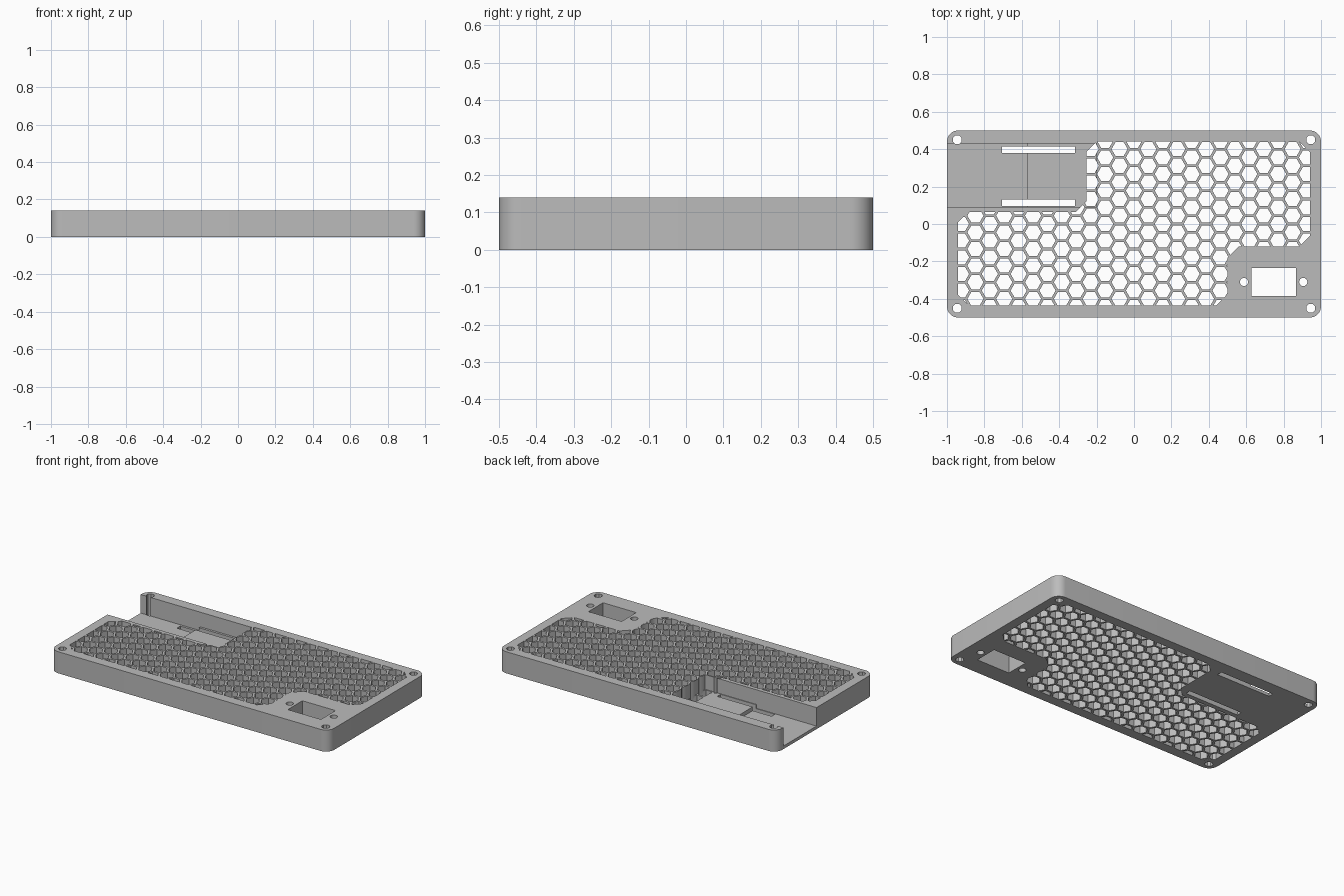
import bpy, bmesh
from math import radians, sin, cos, sqrt, pi

cube = bpy.data.objects.get("Cube")
if cube:
    bpy.data.objects.remove(cube)

HEIGHT = 0.14
grey = bpy.data.materials.new("plain grey")
grey.use_nodes = True
colour = (0.5, 0.5, 0.5, 1)
grey.diffuse_color = colour
grey.node_tree.nodes["Principled BSDF"].inputs["Base Color"].default_value = colour


def ngon(cx, cy, r, sides, turn=0.0):
    return [(cx + r * cos(turn + 2 * pi * i / sides), cy + r * sin(turn + 2 * pi * i / sides))
            for i in range(sides)]


def rect(x0, x1, y0, y1):
    return [(x0, y0), (x1, y0), (x1, y1), (x0, y1)]


def prisms(name, outlines, z0, z1):
    """Extrude closed outlines between two heights into one object."""
    bm = bmesh.new()
    for pts in outlines:
        face = bm.faces.new([bm.verts.new((x, y, z0)) for x, y in pts])
        top = bmesh.ops.extrude_face_region(bm, geom=[face])["geom"]
        bmesh.ops.translate(bm, vec=(0, 0, z1 - z0),
                            verts=[v for v in top if isinstance(v, bmesh.types.BMVert)])
    bmesh.ops.recalc_face_normals(bm, faces=bm.faces)
    mesh = bpy.data.meshes.new(name)
    bm.to_mesh(mesh)
    bm.free()
    mesh.materials.append(grey)
    obj = bpy.data.objects.new(name, mesh)
    bpy.context.collection.objects.link(obj)
    return obj


def combine(target, cutter, operation):
    """Apply a boolean and discard the cutter."""
    cutter.hide_render = True
    mod = target.modifiers.new("cut", "BOOLEAN")
    mod.operation, mod.object, mod.solver = operation, cutter, "EXACT"
    bpy.context.view_layer.objects.active = target
    bpy.ops.object.modifier_apply(modifier=mod.name)
    bpy.data.objects.remove(cutter)


# Rounded plate
R, STEPS = 0.06, 10
outline = []
for k, (sx, sy) in enumerate([(1, 1), (-1, 1), (-1, -1), (1, -1)]):
    for i in range(STEPS + 1):
        a = (k + i / STEPS) * pi / 2
        outline.append((sx * (1 - R) + R * cos(a), sy * (0.5 - R) + R * sin(a)))
plate = prisms("vented_cover_plate", [outline], 0, HEIGHT)

# Honeycomb vent, trimmed to a stepped outline with chamfered corners
vent = [(-0.94, -0.38), (-0.885, -0.435), (0.44, -0.435), (0.5, -0.375), (0.5, -0.18),
        (0.56, -0.12), (0.885, -0.12), (0.94, -0.065), (0.94, 0.385), (0.885, 0.44),
        (-0.2, 0.44), (-0.255, 0.385), (-0.255, 0.12), (-0.31, 0.065),
        (-0.885, 0.065), (-0.94, 0.01)]
PITCH, WALL = 0.089, 0.014
cells = []
for i in range(-13, 14):
    for j in range(-7, 8):
        cells.append(ngon(i * PITCH * sqrt(3) / 2, (j + (i % 2) / 2) * PITCH,
                          (PITCH - WALL) / sqrt(3), 6))
honeycomb = prisms("honeycomb_cutter", cells, -0.1, 0.3)
combine(honeycomb, prisms("vent_outline", [vent], -0.05, 0.25), "INTERSECT")
combine(plate, honeycomb, "DIFFERENCE")

# Stepped channel open at one end
combine(plate, prisms("channel_cutter", [rect(-1.1, -0.57, 0.09, 0.43)], 0.02, 0.3), "DIFFERENCE")
combine(plate, prisms("shelf_cutter", [rect(-0.58, -0.2, 0.09, 0.43)], 0.045, 0.3), "DIFFERENCE")

# Strap slots, socket window and screw holes
holes = [rect(-0.705, -0.315, 0.38, 0.415), rect(-0.705, -0.315, 0.095, 0.13),
         rect(0.627, 0.865, -0.385, -0.235)]
holes += [ngon(x, -0.31, 0.022, 16) for x in (0.588, 0.905)]
holes += [ngon(x, y, 0.025, 8, pi / 8) for x in (-0.945, 0.945) for y in (-0.45, 0.45)]
combine(plate, prisms("hole_cutter", holes, -0.1, 0.3), "DIFFERENCE")

bpy.ops.object.select_all(action="DESELECT")
plate.select_set(True)
bpy.context.view_layer.objects.active = plate
bpy.ops.object.shade_smooth_by_angle(angle=radians(30))
